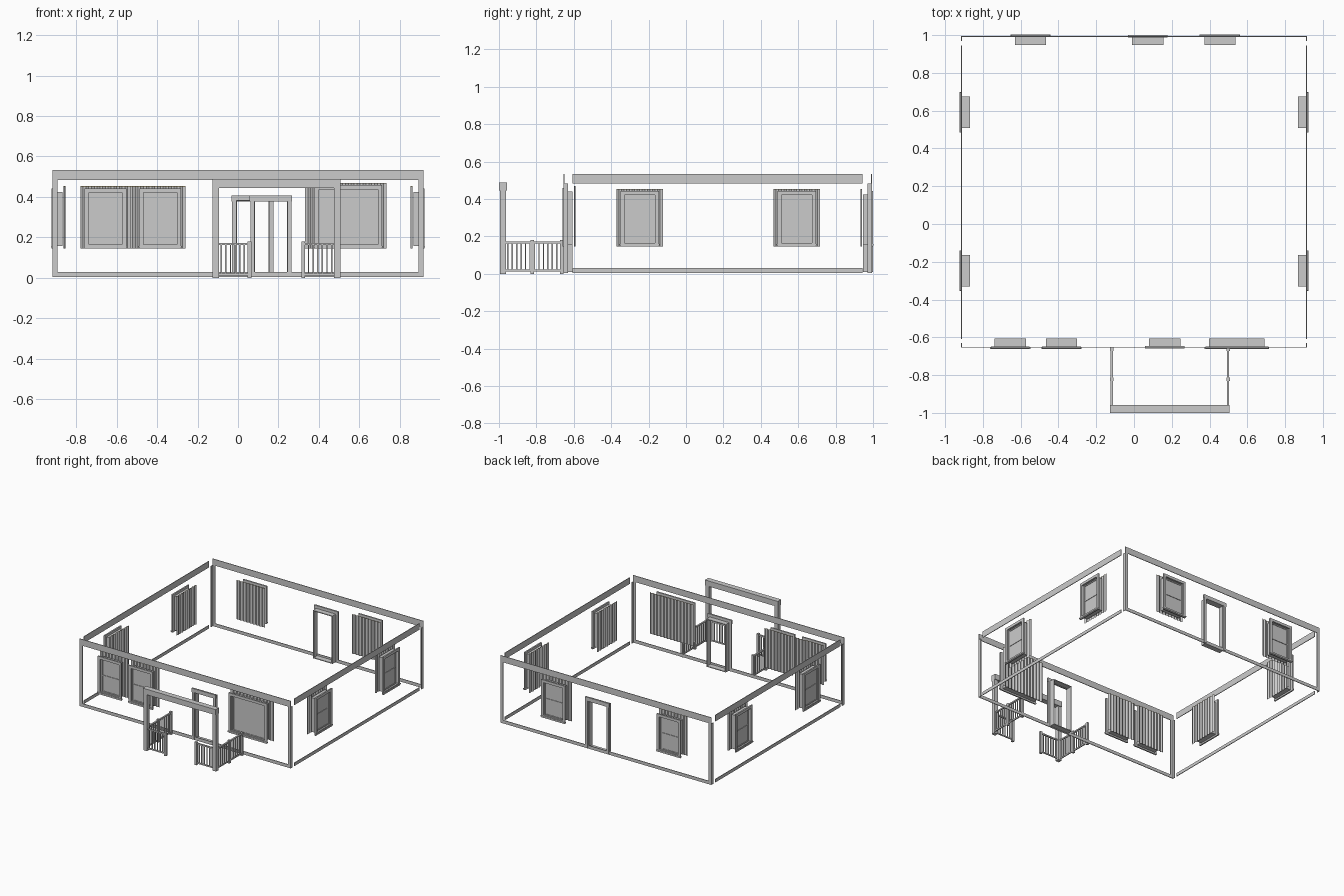
import bpy, bmesh
from mathutils import Vector, Matrix

cube = bpy.data.objects.get("Cube")
if cube:
    bpy.data.objects.remove(cube)


def material(name, colour):
    m = bpy.data.materials.new(name)
    m.use_nodes = True
    m.diffuse_color = (*colour, 1)
    m.node_tree.nodes["Principled BSDF"].inputs["Base Color"].default_value = (*colour, 1)
    return m


GREY = material("trim_grey", (0.6, 0.6, 0.6))
TAN = material("curtain_tan", (0.55, 0.48, 0.3))

# Each wall maps (along, inward depth) to the plan
FRONT, BACK, SIDE = -0.655, 0.995, 0.916
WALLS = {
    "front": lambda u, d: (u, FRONT + d),
    "back": lambda u, d: (u, BACK - d),
    "right": lambda u, d: (SIDE - d, u),
    "left": lambda u, d: (d - SIDE, u),
}


def finish(name, bm, mat):
    bmesh.ops.recalc_face_normals(bm, faces=bm.faces)
    me = bpy.data.meshes.new(name)
    bm.to_mesh(me)
    bm.free()
    me.materials.append(mat)
    ob = bpy.data.objects.new(name, me)
    bpy.context.collection.objects.link(ob)
    return ob


def boxes(name, wall, items, mat=GREY):
    """items: (u0, u1, d0, d1, z0, z1) in the wall's own frame"""
    bm = bmesh.new()
    for u0, u1, d0, d1, z0, z1 in items:
        a = Vector((*WALLS[wall](u0, d0), z0))
        b = Vector((*WALLS[wall](u1, d1), z1))
        size = [abs(c) for c in b - a]
        bmesh.ops.create_cube(bm, size=1, matrix=Matrix.Translation((a + b) / 2) @ Matrix.Diagonal((*size, 1)))
    return finish(name, bm, mat)


def ring(u0, u1, d0, d1, z0, z1, w, top=None):
    """Four bars around a rectangle"""
    top = top or w
    return [(u0, u0 + w, d0, d1, z0, z1), (u1 - w, u1, d0, d1, z0, z1),
            (u0 + w, u1 - w, d0, d1, z0, z0 + w), (u0 + w, u1 - w, d0, d1, z1 - top, z1)]


def curtain(name, wall, centre, half, z0, z1):
    # pleated sheet with a slim tan heading tape
    n = max(8, round(half * 2 / 0.015))
    n += n % 2
    for part, lo, hi, mat in (("sheet", z0, z1, GREY), ("heading", z1, z1 + 0.004, TAN)):
        bm = bmesh.new()
        prev = None
        for i in range(n + 1):
            u = centre - half + 2 * half * i / n
            x, y = WALLS[wall](u, 0.055 + 0.008 * (i % 2))
            pair = [bm.verts.new((x, y, lo)), bm.verts.new((x, y, hi))]
            if prev:
                bm.faces.new((prev[0], pair[0], pair[1], prev[1]))
            prev = pair
        finish(f"{name}_curtain_{part}", bm, mat)


def window(name, wall, c, half=0.103, z0=0.145, z1=0.442):
    # outer trim, sill, reveal box, sash and pane
    a, b = c - half, c + half
    boxes(name + "_trim", wall, ring(a, b, -0.005, 0.006, z0, z1, 0.021))
    boxes(name + "_sill", wall, [(a - 0.004, b + 0.004, -0.008, 0.003, z0 + 0.006, z0 + 0.014)])
    a, b, lo, hi = a + 0.02, b - 0.02, z0 + 0.012, z1 - 0.018
    boxes(name + "_reveal", wall, ring(a, b, 0.006, 0.048, lo, hi, 0.005))
    sash = ring(a + 0.005, b - 0.005, 0.012, 0.022, lo + 0.005, hi - 0.005, 0.008)
    if half < 0.15:
        mid = (lo + hi) / 2
        sash.append((a + 0.013, b - 0.013, 0.012, 0.022, mid - 0.004, mid + 0.004))
    boxes(name + "_sash", wall, sash)
    boxes(name + "_pane", wall, [(a + 0.01, b - 0.01, 0.016, 0.018, lo + 0.01, hi - 0.01)])
    curtain(name, wall, c, half + 0.021, z0, z1 + 0.008)


def doorway(name, wall, c):
    # outer jambs and head, deep reveal and threshold
    a, b, top = c - 0.102, c + 0.102, 0.408
    boxes(name + "_trim", wall, [(a, a + 0.021, -0.005, 0.006, 0.01, top - 0.03),
                                 (b - 0.021, b, -0.005, 0.006, 0.01, top - 0.03),
                                 (a - 0.003, b + 0.003, -0.005, 0.008, top - 0.03, top)])
    boxes(name + "_reveal", wall, ring(a + 0.018, b - 0.018, 0.006, 0.048, 0.01, top - 0.022, 0.006))


# Wall frames: fascia, base board and thin corner boards
for wall in WALLS:
    facing = wall in ("front", "back")
    u0, u1 = (-SIDE, SIDE) if facing else (-0.608, 0.944)
    boxes(wall + "_fascia", wall, [(u0, u1, 0, 0.005, 0.484, 0.533)])
    boxes(wall + "_base_board", wall, [(u0, u1, 0, 0.005, 0.005, 0.03)])
    c0, c1 = (-SIDE, SIDE) if facing else (FRONT, BACK)
    boxes(wall + "_corner_boards", wall, [(c0, c0 + 0.025, 0, 0.005, 0.005, 0.484),
                                          (c1 - 0.025, c1, 0, 0.005, 0.005, 0.484)])

# Openings
for i, u in enumerate((-0.655, -0.384)):
    window(f"front_window_{i}", "front", u)
window("front_wide_window", "front", 0.545, 0.167, 0.145, 0.458)
for i, u in enumerate((-0.548, 0.455)):
    window(f"back_window_{i}", "back", u)
for side in ("left", "right"):
    for i, u in enumerate((-0.248, 0.592)):
        window(f"{side}_window_{i}", side, u)
doorway("front_door", "front", 0.163)
doorway("back_door", "back", 0.073)

# Porch, in plan coordinates
WALLS["plan"] = lambda x, y: (x, y)
PX0, PX1 = -0.126, 0.506
boxes("porch_beam", "plan", [(PX0, PX1, -1, -0.958, 0.445, 0.488)])
boxes("porch_posts", "plan", [(x, x + 0.032, -0.995, -0.963, 0, 0.445) for x in (PX0, PX1 - 0.032)])


def railing(name, start, end, fixed, along_y, posts):
    # top rail, bottom rail, evenly spaced balusters, newel posts
    def bar(u0, u1, w, z0, z1):
        span, side = (u0, u1), (fixed - w, fixed + w)
        return (*side, *span, z0, z1) if along_y else (*span, *side, z0, z1)
    items = [bar(start, end, 0.006, 0.163, 0.173), bar(start, end, 0.004, 0.012, 0.022)]
    n = round((end - start) / 0.0235)
    for i in range(n):
        u = start + (end - start) * (i + 0.5) / n
        items.append(bar(u - 0.0035, u + 0.0035, 0.0035, 0.022, 0.163))
    for u in posts:
        items.append(bar(u - 0.009, u + 0.009, 0.009, 0, 0.18))
    boxes(name, "plan", items)


for side, x in (("left", PX1 - 0.008), ("right", PX0 + 0.008)):
    railing(f"porch_{side}_side_rail", -0.965, FRONT, x, True, (-0.822, FRONT - 0.009))
railing("porch_front_rail_right", PX0 + 0.032, 0.066, -0.979, False, (0.057,))
railing("porch_front_rail_left", 0.314, PX1 - 0.032, -0.979, False, (0.323,))
